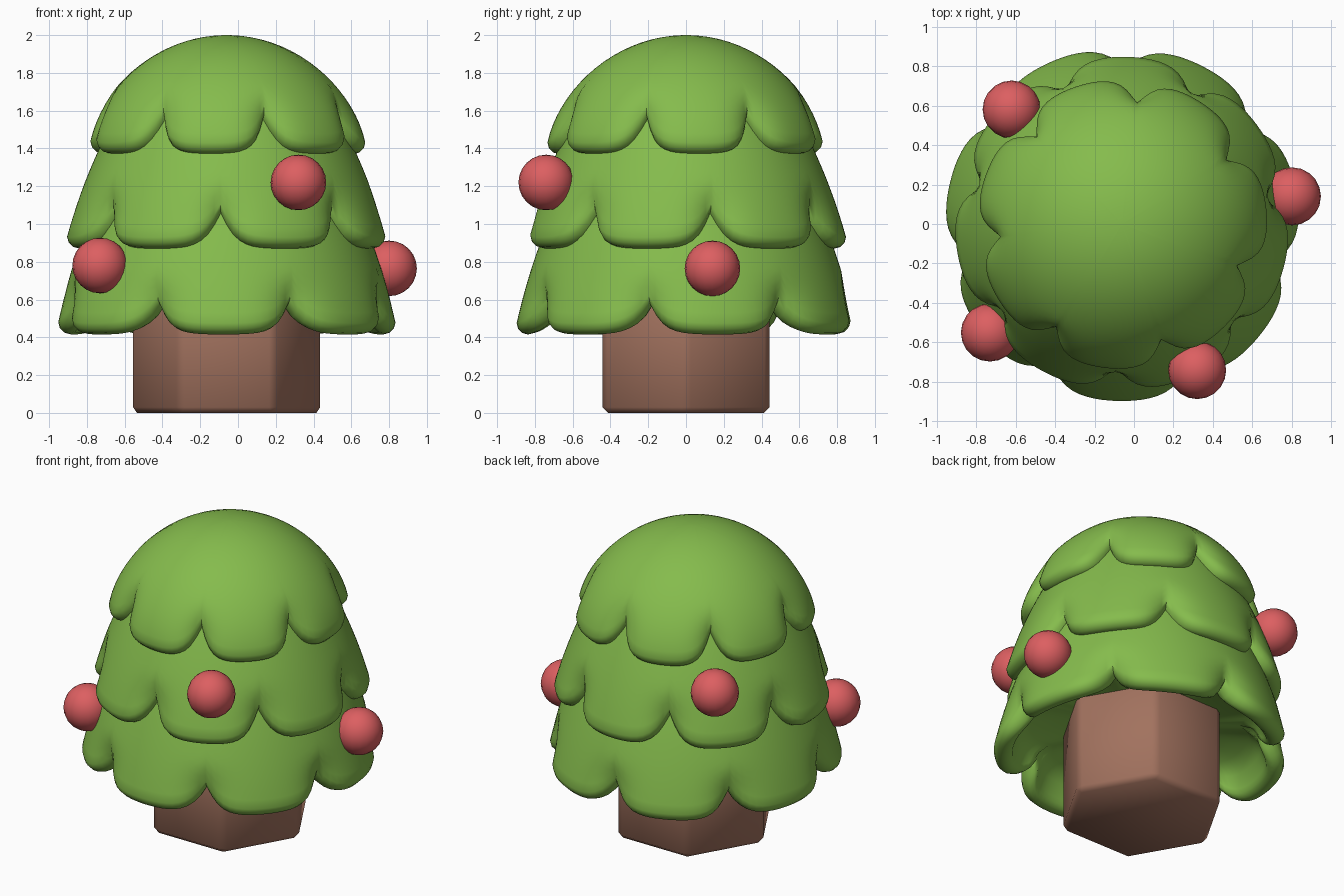
import bpy, bmesh, math

if "Cube" in bpy.data.objects:
    bpy.data.objects.remove(bpy.data.objects["Cube"])

CX = -0.06      # trunk axis sits slightly left of the origin
LOBES, PER = 7, 20


def material(name, rgb):
    m = bpy.data.materials.new(name)
    m.diffuse_color = (*rgb, 1)
    m.use_nodes = True
    m.node_tree.nodes["Principled BSDF"].inputs["Base Color"].default_value = m.diffuse_color
    return m


GREEN = material("leaf green", (0.235, 0.50, 0.073))
BROWN = material("bark brown", (0.36, 0.168, 0.113))
RED = material("berry red", (0.72, 0.115, 0.12))


def finish(bm, name, mat, angle=60):
    bmesh.ops.recalc_face_normals(bm, faces=bm.faces)
    me = bpy.data.meshes.new(name)
    bm.to_mesh(me)
    bm.free()
    ob = bpy.data.objects.new(name, me)
    bpy.context.collection.objects.link(ob)
    me.materials.append(mat)
    bpy.ops.object.select_all(action='DESELECT')
    ob.select_set(True)
    bpy.context.view_layer.objects.active = ob
    bpy.ops.object.shade_smooth_by_angle(angle=math.radians(angle))
    return ob


def leaf_tier(name, radius, lo, top, notch_deg, notch_h, ceiling):
    """Scalloped, hollow skirt; radius(z) is its outer profile."""
    bm = bmesh.new()
    n, lip, rows = LOBES * PER, 0.06, 18
    columns = []
    for i in range(n):
        a = math.radians(notch_deg) + 2 * math.pi * i / n
        s = abs(2 * (i % PER) / PER - 1)          # 0 lobe centre, 1 notch
        zb = lo + notch_h * (0.15 * s ** 2 + 0.85 * s ** 5)

        def r_at(z):
            w = min(1, max(0, (lo + notch_h + 0.2 - z) / 0.26))
            return radius(z) - 0.09 * s ** 4 * w * w * (3 - 2 * w)

        pts = []
        z_end = zb + lip
        for k in range(rows + 1):                 # outer surface
            f = 1 - math.cos((k + 0.4) / (rows + 0.4) * math.pi / 2)
            z = top + (z_end - top) * f
            pts.append((r_at(z), z))
        rc = r_at(z_end) - lip
        for k in range(1, 7):                     # rounded rim
            t = math.pi * k / 6
            pts.append((rc + lip * math.cos(t), z_end - lip * math.sin(t)))
        ri = pts[-1][0]                           # hollow underside
        zc = max(ceiling, z_end + 0.02)
        pts.append((ri - 0.03, (z_end + zc) / 2))
        pts.append((ri - 0.10, zc))
        columns.append([bm.verts.new((CX + r * math.cos(a), r * math.sin(a), z))
                        for r, z in pts])
    for i in range(n):
        p, q = columns[i], columns[(i + 1) % n]
        for k in range(len(p) - 1):
            bm.faces.new((p[k], p[k + 1], q[k + 1], q[k]))
    # close the crown and the ceiling with fans
    for k, z in ((0, top), (-1, ceiling)):
        c = bm.verts.new((CX, 0, z))
        for i in range(n):
            bm.faces.new((c, columns[i][k], columns[(i + 1) % n][k]))
    return finish(bm, name, GREEN)


def dome(z):
    u = min(1, max(0, (z - 1.38) / 0.62))
    return 0.74 * math.sqrt(max(0, 1 - u ** 1.65))


def middle(z):
    d = z - 0.92
    return 0.85 - 0.27 * d - 0.2 * d * d


def lower(z):
    d = z - 0.47
    return 0.898 - 0.22 * d - 0.17 * d * d


# foliage
leaf_tier("top_leaves", dome, 1.37, 2.0, 83, 0.17, 1.58)
leaf_tier("middle_leaves", middle, 0.87, 1.6, -92.5, 0.18, 1.08)
leaf_tier("lower_leaves", lower, 0.415, 1.12, -14, 0.15, 0.65)

# hexagonal trunk with softened edges
bm = bmesh.new()
bmesh.ops.create_cone(bm, cap_ends=True, segments=6, radius1=0.51, radius2=0.51, depth=0.75)
v = max(bm.verts, key=lambda p: p.co.x)
turn = -math.atan2(v.co.y, v.co.x)
for v in bm.verts:
    x, y = v.co.x, v.co.y
    v.co.x = CX + x * math.cos(turn) - y * math.sin(turn)
    v.co.y = x * math.sin(turn) + y * math.cos(turn)
    v.co.z += 0.375
bmesh.ops.bevel(bm, geom=list(bm.edges), offset=0.03, segments=1, affect='EDGES')
finish(bm, "trunk", BROWN, 50)

# berries
for i, (x, y, z) in enumerate([(0.32, -0.74, 1.22), (-0.73, -0.55, 0.78),
                               (0.80, 0.14, 0.765), (-0.62, 0.58, 1.25)]):
    bm = bmesh.new()
    bmesh.ops.create_uvsphere(bm, u_segments=20, v_segments=12, radius=0.147)
    bmesh.ops.translate(bm, verts=bm.verts, vec=(x, y, z))
    finish(bm, f"berry_{i + 1}", RED)
